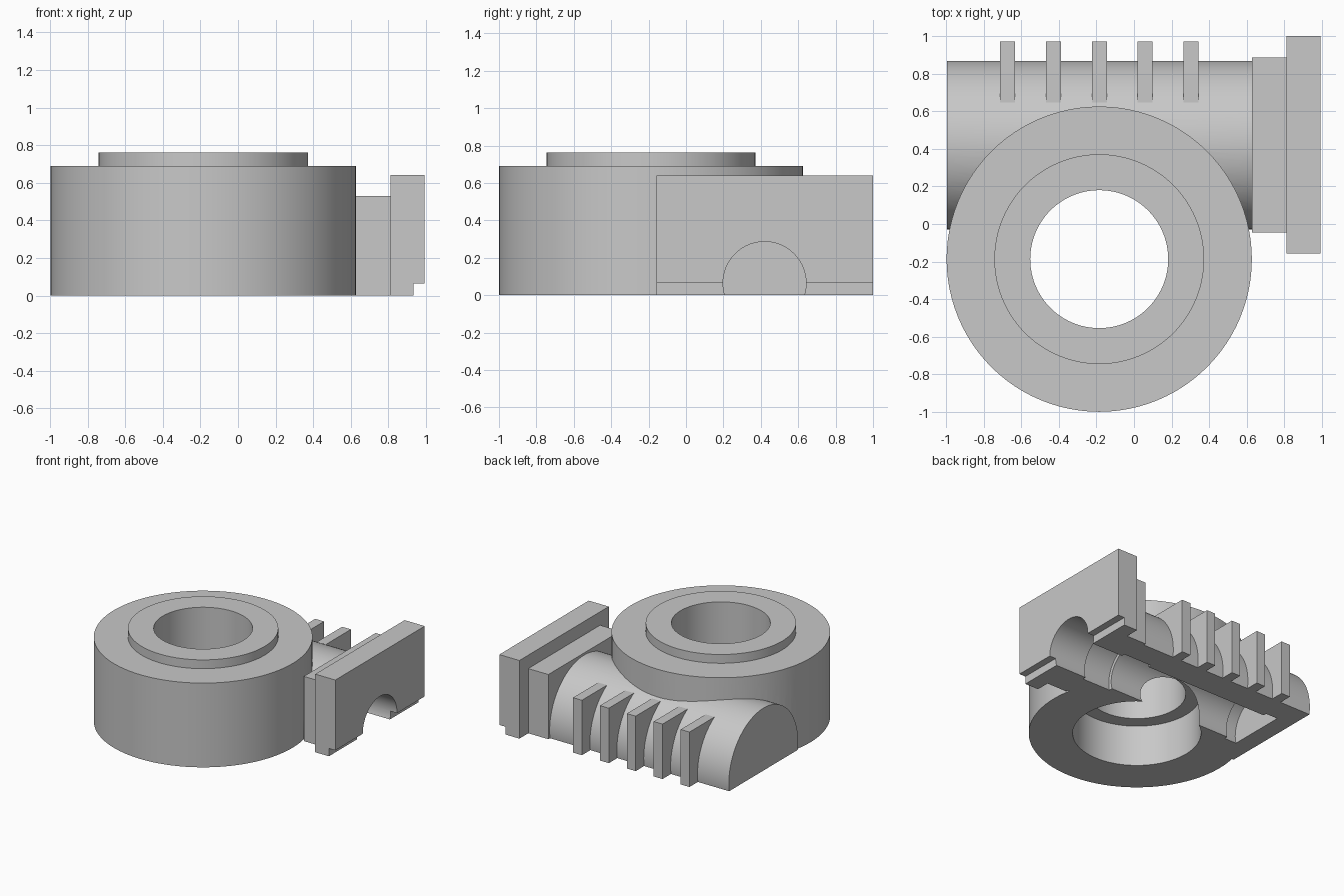
import bpy
import math
from mathutils import Matrix

cube = bpy.data.objects.get("Cube")
if cube:
    bpy.data.objects.remove(cube, do_unlink=True)

metal = bpy.data.materials.new("cast_grey")
metal.use_nodes = True
GREY = (0.58, 0.58, 0.58, 1)
metal.diffuse_color = GREY
metal.node_tree.nodes["Principled BSDF"].inputs["Base Color"].default_value = GREY

WX, WY = -0.185, -0.187      # wheel axis
SY, SZ = 0.42, 0.064         # shaft axis
BELOW = -0.7                 # solids run below the split face, then get trimmed


def finish(name):
    ob = bpy.context.object
    ob.name = name
    ob.data.materials.append(metal)
    return ob


def box(name, x, y, z):
    bpy.ops.mesh.primitive_cube_add(size=1)
    ob = finish(name)
    size = [b - a for a, b in (x, y, z)]
    mid = [(a + b) / 2 for a, b in (x, y, z)]
    ob.data.transform(Matrix.Translation(mid) @ Matrix.Diagonal((*size, 1)))
    return ob


def upright(name, r, z0, z1):
    """Cylinder on the wheel axis."""
    bpy.ops.mesh.primitive_cylinder_add(vertices=96, radius=r, depth=z1 - z0)
    ob = finish(name)
    ob.data.transform(Matrix.Translation((WX, WY, (z0 + z1) / 2)))
    return ob


def lying(name, r, x0, x1):
    """Cylinder on the shaft axis."""
    bpy.ops.mesh.primitive_cylinder_add(vertices=96, radius=r, depth=x1 - x0)
    ob = finish(name)
    turn = Matrix.Rotation(math.pi / 2, 4, "Y")
    ob.data.transform(Matrix.Translation(((x0 + x1) / 2, SY, SZ)) @ turn)
    return ob


def combine(target, tool, operation):
    mod = target.modifiers.new(tool.name, "BOOLEAN")
    mod.operation = operation
    mod.solver = "EXACT"
    mod.object = tool
    bpy.context.view_layer.objects.active = target
    bpy.ops.object.modifier_apply(modifier=mod.name)
    bpy.data.objects.remove(tool, do_unlink=True)


# Wheel drum with raised collar, shaft tube and square end flanges
housing = upright("gear_housing", 0.812, BELOW, 0.69)
solids = [
    upright("collar", 0.558, 0.5, 0.762),
    lying("shaft_tube", 0.448, -0.996, 0.7),
    box("inner_flange", (0.628, 0.85), (SY - 0.465, SY + 0.465), (BELOW, 0.53)),
    box("outer_flange", (0.81, 0.992), (SY - 0.577, SY + 0.58), (BELOW, 0.64)),
]

# Cooling fins along the back of the tube
for i in range(5):
    x = -0.672 + i * 0.2437
    solids.append(box(f"fin_{i + 1}", (x - 0.04, x + 0.04), (0.6, 0.972), (BELOW, 0.45)))
for part in solids:
    combine(housing, part, "UNION")

# Wheel cavity, wheel bore, shaft bore with wider seats, flange notch and split face
cuts = [
    upright("wheel_cavity", 0.482, -1, 0.34),
    upright("wheel_bore", 0.367, -1, 1),
    lying("shaft_bore", 0.222, -0.85, 1.2),
    lying("far_bearing_seat", 0.25, -0.85, -0.74),
    lying("near_bearing_seat", 0.25, 0.39, 0.65),
    box("flange_notch", (0.934, 1.2), (-1, 2), (-1, SZ)),
    box("split_trim", (-2, 2), (-2, 2), (-2, 0)),
]
for part in cuts:
    combine(housing, part, "DIFFERENCE")

bpy.ops.object.select_all(action="DESELECT")
housing.select_set(True)
bpy.context.view_layer.objects.active = housing
bpy.ops.object.shade_smooth_by_angle(angle=math.radians(30))
